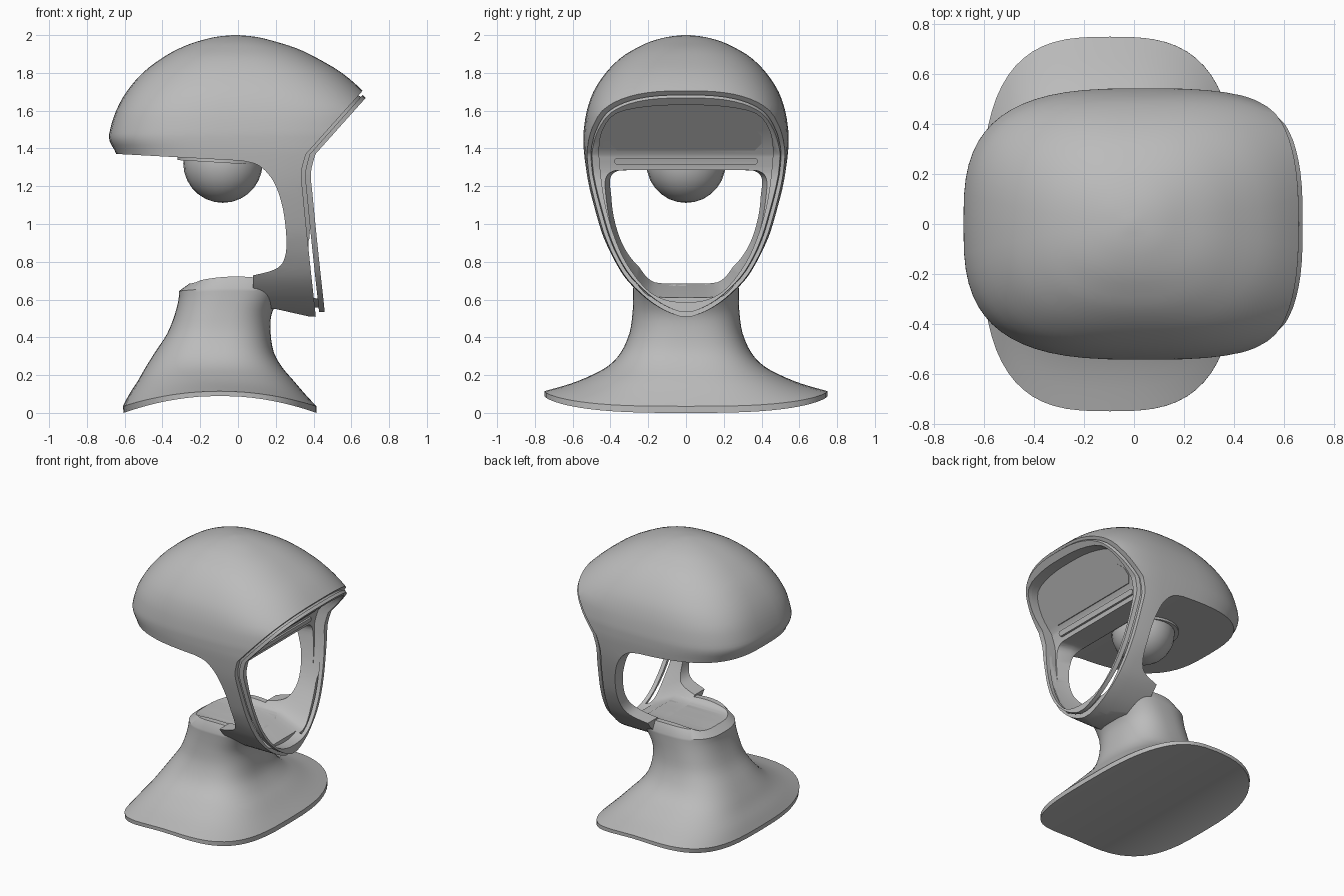
import bpy, bmesh, math

if "Cube" in bpy.data.objects:
    bpy.data.objects.remove(bpy.data.objects["Cube"])

grey = bpy.data.materials.new("matte_grey")
grey.use_nodes = True
grey.diffuse_color = (0.5, 0.5, 0.5, 1)
grey.node_tree.nodes["Principled BSDF"].inputs["Base Color"].default_value = (0.5, 0.5, 0.5, 1)


def spline(points, steps, closed=False):
    """Catmull-Rom curve through tuples of any length."""
    count = len(points)
    pick = (lambda i: points[i % count]) if closed else (lambda i: points[max(0, min(count - 1, i))])
    out = []
    for i in range(count if closed else count - 1):
        quad = [pick(i + j) for j in (-1, 0, 1, 2)]
        for s in range(steps):
            t = s / steps
            out.append(tuple(
                b + t * (c - a) / 2 + t * t * (a - 2.5 * b + 2 * c - d / 2)
                + t ** 3 * (1.5 * (b - c) + (d - a) / 2) for a, b, c, d in zip(*quad)))
    return out if closed else out + [points[-1]]


def loft(name, rings, strip_caps=False):
    """Closed solid through rings of points."""
    bm = bmesh.new()
    loops = [[bm.verts.new(p) for p in ring] for ring in rings]
    n = len(loops[0])
    for low, high in zip(loops, loops[1:]):
        for i in range(n):
            j = (i + 1) % n
            bm.faces.new((low[i], low[j], high[j], high[i]))
    for cap in (loops[0], loops[-1]):
        if strip_caps:
            for i in range(n // 2):
                corners = [cap[i], cap[i + 1], cap[n - i - 1], cap[(n - i) % n]]
                bm.faces.new(list(dict.fromkeys(corners)))
        else:
            bm.faces.new(cap)
    bmesh.ops.recalc_face_normals(bm, faces=bm.faces)
    mesh = bpy.data.meshes.new(name)
    bm.to_mesh(mesh)
    bm.free()
    obj = bpy.data.objects.new(name, mesh)
    bpy.context.collection.objects.link(obj)
    mesh.materials.append(grey)
    return obj


def prism(name, points, axis, lo, hi):
    place = (lambda v, a, b: (v, a, b)) if axis == "x" else (lambda v, a, b: (a, v, b))
    return loft(name, [[place(v, a, b) for a, b in points] for v in (lo, hi)])


def combine(obj, cutter, operation, keep=False):
    mod = obj.modifiers.new("cut", "BOOLEAN")
    mod.operation, mod.object, mod.solver = operation, cutter, "EXACT"
    bpy.context.view_layer.objects.active = obj
    bpy.ops.object.modifier_apply(modifier=mod.name)
    if not keep:
        bpy.data.objects.remove(cutter)
    return obj


def oval(zx, zy, x0, x1, half, power, count=64):
    """Superellipse ring, bent in height along x."""
    mid, a = (x0 + x1) / 2, (x1 - x0) / 2
    ring = []
    for i in range(count):
        ang = 2 * math.pi * i / count
        u, v = (math.copysign(abs(f) ** (2 / power), f) for f in (math.cos(ang), math.sin(ang)))
        ring.append((mid + a * u, half * v, zy + (zx - zy) * u * u))
    return ring


def mirrored(half):
    return half + [(-y, z) for y, z in half[-2:0:-1]]


# Head envelope: height, back, front, half width
HEAD = [(2, -.03, 0, .015), (1.99, -.12, .1, .1), (1.965, -.22, .2, .19), (1.93, -.31, .31, .265),
        (1.88, -.4, .415, .345), (1.8, -.505, .55, .425), (1.7, -.59, .665, .49),
        (1.6, -.645, .75, .525), (1.5, -.677, .77, .541), (1.44, -.68, .77, .543),
        (1.36, -.64, .76, .538), (1.2, -.6, .73, .515), (1, -.5, .7, .463), (.9, -.4, .7, .425),
        (.8, -.3, .7, .375), (.7, -.3, .7, .31), (.6, -.3, .7, .205), (.54, -.3, .7, .11),
        (.51, -.3, .7, .03)]


def envelope(name, fit=1.0):
    rings = []
    for z, x0, x1, half in spline(HEAD, 3):
        power = 3 - .7 * max(0, min(1, (z - 1.6) / .4))
        height = 1.3 + (z - 1.3) * fit
        rings.append(oval(height, height, x0, x1 * (1 + fit) / 2, half * fit, power))
    return loft(name, rings, True)


# Side profile of the face rim, low to high
RIM = [(.435, .3)] + spline([(.412, .51), (.375, .85), (.345, 1.15), (.336, 1.27), (.36, 1.37)], 4) \
    + [(.655, 1.7), (1.0, 2.086)]


def slab(lo, hi):
    """Layer that follows the rim profile between two depths."""
    band = [(x + lo, z) for x, z in RIM] + [(x + hi, z) for x, z in reversed(RIM)]
    return prism("slab", band, "y", -1, 1)


# Helmet shell with side openings
opening = spline([(.02, 1.335), (.1, 1.315), (.16, 1.265), (.205, 1.19), (.24, 1.07), (.256, .93),
                  (.252, .84), (.225, .78), (.17, .75), (.08, .728)], 4)
side = [(-.9, 1.385)] + opening + [(.08, .56), (.2, .55), (.4, .505)] + RIM[1:] + [(1, 2.3), (-.9, 2.3)]
shell = combine(envelope("helmet_shell"), prism("side", side, "y", -1, 1), "INTERSECT")

# Face frame: recessed seam and front ring
seam = combine(envelope("frame_seam", .94), slab(-.02, .022), "INTERSECT")
ring = combine(envelope("face_ring", .97), slab(.02, .05), "INTERSECT")

# Neck and flared base: end height, side height, back, front, half width, power
NECK = [(.035, .115, -.61, .415, .75, 3), (.1, .155, -.575, .355, .61, 3), (.17, .2, -.53, .295, .5, 2.9),
        (.24, .25, -.49, .235, .41, 2.8), (.32, .32, -.44, .19, .345, 2.7), (.42, .42, -.375, .173, .3, 2.6),
        (.52, .52, -.335, .177, .284, 2.6), (.6, .6, -.315, .22, .28, 2.6), (.645, .66, -.312, .27, .28, 2.6)]
rows = [(0, .09, -.605, .415, .75, 3)] + spline(NECK, 3) + [(.69, .722, -.25, .23, .25, 2.6)]
neck = loft("neck_base", [oval(*row) for row in rows], True)

# Face recess
inner = mirrored([(0, .585), (.12, .602), (.22, .665), (.32, .8), (.385, .95), (.427, 1.1), (.45, 1.25),
                  (.46, 1.4), (.44, 1.5), (.37, 1.585), (.2, 1.622), (0, 1.63)])
recess = combine(prism("recess", spline(inner, 3, True), "x", -.2, 1), slab(-.03, .4), "INTERSECT")
for part in (shell, seam, ring):
    combine(part, recess, "DIFFERENCE", True)
bpy.data.objects.remove(recess)

# Tapered face hole, which also dishes the top of the neck
hole = spline(mirrored([(0, .685), (.14, .687), (.2, .712), (.26, .79), (.33, .91), (.375, 1.04),
                        (.4, 1.18), (.4, 1.245), (.37, 1.277), (.3, 1.285), (0, 1.285)]), 3, True)
funnel = [[(x, y * wide, 1.285 - (1.285 - z) * deep) for y, z in hole]
          for x, wide, deep in ((-.4, 1, 1), (.22, 1, 1), (.36, 1.1, 1.12), (.7, 1.15, 1.2))]
cutter = loft("funnel", funnel)
for part in (shell, seam, neck):
    combine(part, cutter, "DIFFERENCE", True)
bpy.data.objects.remove(cutter)


# Brow plate and slim bar on the recessed forehead
def brow(name, wide, low, high, cut, front):
    shape = mirrored([(0, low), (wide - cut, low), (wide, low + cut), (wide, high - cut), (wide - cut, high), (0, high)])
    return combine(prism(name, shape, "x", 0, 1), slab(-.036, front), "INTERSECT")


plate = brow("brow_plate", .4, 1.39, 1.5, .035, -.024)
bar = brow("brow_bar", .38, 1.315, 1.35, .012, -.016)

# Ball and collar below the helmet
bpy.ops.mesh.primitive_uv_sphere_add(segments=24, ring_count=14, radius=.21, location=(-.08, 0, 1.322))
ball = bpy.context.object
ball.name = "ball"
bpy.ops.mesh.primitive_cylinder_add(vertices=32, radius=.225, depth=.04, location=(-.095, 0, 1.345),
                                    rotation=(0, .06, 0))
collar = bpy.context.object
collar.name = "ball_collar"
for obj in (ball, collar):
    obj.data.materials.append(grey)

# Smooth shading with sharp creases
bpy.ops.object.select_all(action="DESELECT")
for obj in (shell, seam, ring, neck, plate, bar, ball, collar):
    obj.select_set(True)
bpy.context.view_layer.objects.active = shell
bpy.ops.object.shade_smooth_by_angle(angle=math.radians(35))
